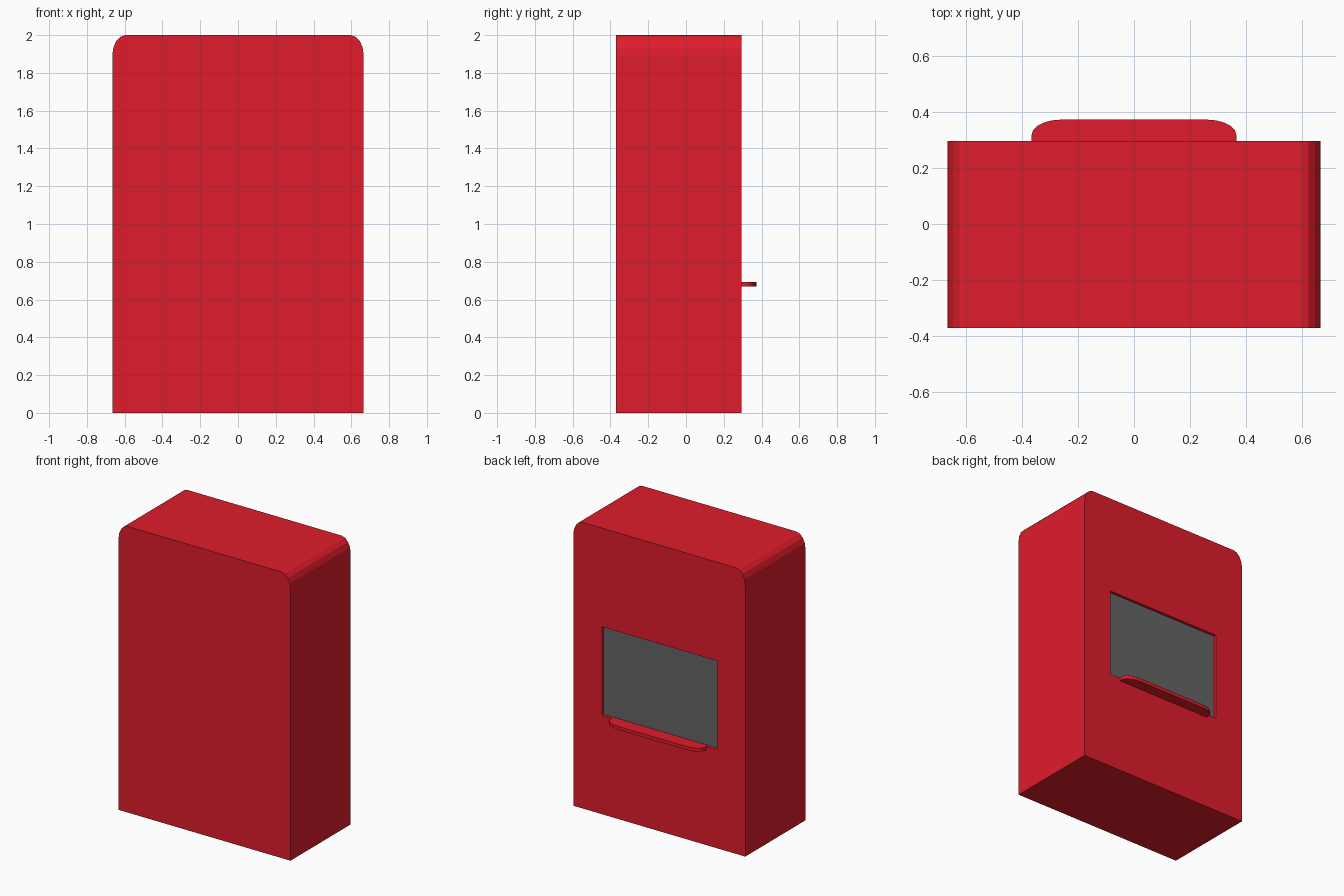
import bpy, bmesh
from math import sin, cos, pi
from mathutils import Vector

if "Cube" in bpy.data.objects:
    bpy.data.objects.remove(bpy.data.objects["Cube"])


def material(name, rgb):
    m = bpy.data.materials.new(name)
    m.diffuse_color = (*rgb, 1)
    m.use_nodes = True
    m.node_tree.nodes["Principled BSDF"].inputs["Base Color"].default_value = m.diffuse_color
    return m


def rounded_profile(half, low, high, rx, ry, steps):
    """Outline with a flat lower edge and two rounded upper corners."""
    right = [(half - rx + rx * cos(a), high - ry + ry * sin(a))
             for a in (pi / 2 * i / steps for i in range(steps + 1))]
    left = [(-u, v) for u, v in reversed(right)]
    return [(half, low)] + right + left + [(-half, low)]


def prism(name, points, offset, mat):
    """Extrude a closed 3D outline along offset."""
    bm = bmesh.new()
    face = bm.faces.new([bm.verts.new(p) for p in points])
    ext = bmesh.ops.extrude_face_region(bm, geom=[face], use_keep_orig=True)
    verts = [g for g in ext["geom"] if isinstance(g, bmesh.types.BMVert)]
    bmesh.ops.translate(bm, verts=verts, vec=Vector(offset))
    bmesh.ops.recalc_face_normals(bm, faces=bm.faces)
    mesh = bpy.data.meshes.new(name)
    bm.to_mesh(mesh)
    bm.free()
    mesh.materials.append(mat)
    obj = bpy.data.objects.new(name, mesh)
    bpy.context.collection.objects.link(obj)
    return obj


def rectangle(half, z0, z1, y):
    return [(-half, y, z0), (half, y, z0), (half, y, z1), (-half, y, z1)]


red = material("red", (0.74, 0.012, 0.025))
dark = material("dark_grey", (0.13, 0.13, 0.13))
FRONT, BACK = -0.37, 0.295

# Cabinet body with rounded top corners
outline = rounded_profile(0.665, 0, 2, 0.07, 0.105, 4)
body = prism("body", [(x, FRONT, z) for x, z in outline], (0, BACK - FRONT, 0), red)

# Shallow window recess in the back face
cutter = prism("recess_cutter", rectangle(0.445, 0.69, 1.31, BACK - 0.03), (0, 0.1, 0), red)
cutter.hide_render = True
cutter.hide_viewport = True
cut = body.modifiers.new("recess", "BOOLEAN")
cut.operation = "DIFFERENCE"
cut.solver = "EXACT"
cut.object = cutter

# Dark panel lining the recess
prism("panel", rectangle(0.445, 0.69, 1.31, BACK - 0.03), (0, 0.01, 0), dark)

# Thin rounded ledge below the window
lip = rounded_profile(0.365, BACK - 0.015, 0.372, 0.105, 0.055, 5)
prism("ledge", [(x, y, 0.668) for x, y in lip], (0, 0, 0.024), red)
